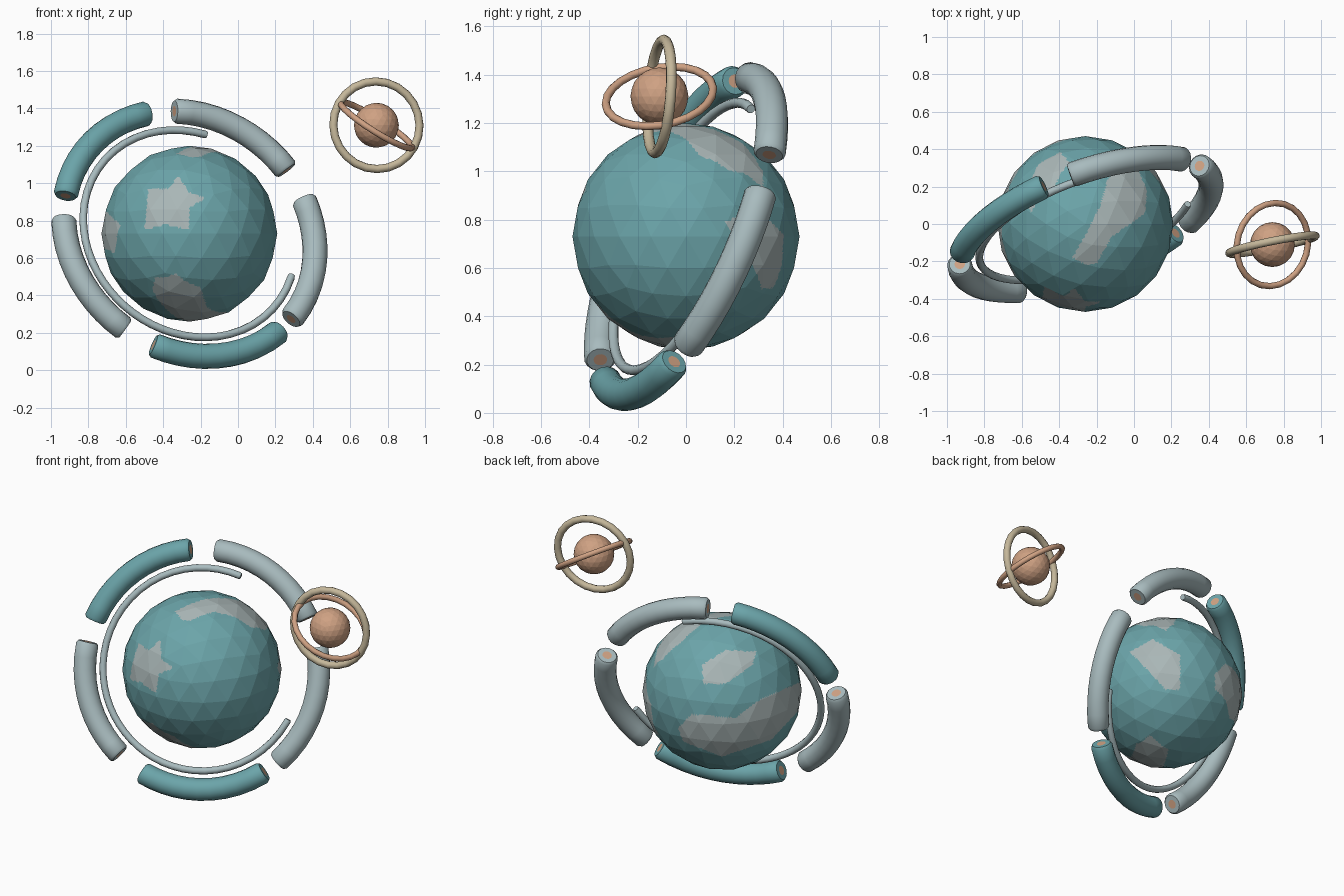
import bpy, bmesh
from math import sin, cos, radians, pi
from mathutils import Vector

cube = bpy.data.objects.get("Cube")
if cube:
    bpy.data.objects.remove(cube, do_unlink=True)


def material(name, r, g, b):
    """Flat material from 8-bit display colour, converted to linear."""
    lin = [(c / 255) ** 2.2 for c in (r, g, b)] + [1]
    m = bpy.data.materials.new(name)
    m.use_nodes = True
    m.diffuse_color = lin
    m.node_tree.nodes["Principled BSDF"].inputs["Base Color"].default_value = lin
    return m


teal = material("teal", 107, 163, 168)
land_grey = material("land_grey", 168, 181, 181)
pale_grey = material("pale_blue_grey", 167, 186, 189)
copper = material("copper", 206, 160, 130)
sand = material("sand", 196, 182, 153)


def add_object(name, bm, mats, smooth=True):
    mesh = bpy.data.meshes.new(name)
    bm.to_mesh(mesh)
    bm.free()
    for m in mats:
        mesh.materials.append(m)
    ob = bpy.data.objects.new(name, mesh)
    bpy.context.collection.objects.link(ob)
    if smooth:
        bpy.ops.object.select_all(action='DESELECT')
        ob.select_set(True)
        bpy.context.view_layer.objects.active = ob
        bpy.ops.object.shade_smooth_by_angle(angle=radians(40))
    return ob


# Land outlines: (azimuth, elevation) they face, then outline in hundredths
LANDS = [
    ((0, 0), [(-22, 24), (-11, 24), (-6, 31), (0, 22), (9, 19), (0, 14),
              (0, 2), (-13, 5), (-24, 2)]),
    ((0, 90), [(-7, -18), (1, -22), (6, -21), (14, -7), (32, 6), (33, 18),
               (27, 32), (21, 32), (12, 24), (8, 10), (0, -6)]),
    ((0, -90), [(-18, 36), (-7, 41), (6, 36), (10, 22), (20, 5), (20, -8),
                (5, -8), (-3, 5), (-13, 20), (-20, 30)]),
    ((-145, 25), [(-12, 15), (2, 24), (20, 23), (18, 15), (2, 4), (-11, 4)]),
    ((-145, 25), [(-26, -22), (-18, -14), (8, -16), (23, -5), (46, 5), (53, -5),
                  (44, -13), (29, -29), (0, -39), (-23, -30)]),
    ((142, -25), [(-24, 22), (-10, 30), (7, 20), (7, -2), (-2, -2)]),
]


def inside(x, y, poly):
    hit = False
    for (x1, y1), (x2, y2) in zip(poly, poly[1:] + poly[:1]):
        if (y1 > y) != (y2 > y) and x < x1 + (y - y1) * (x2 - x1) / (y2 - y1):
            hit = not hit
    return hit


def land_test(az, el, poly):
    a, e = radians(az), radians(el)
    right = Vector((cos(a), sin(a), 0))
    toward = Vector((sin(a) * cos(e), -cos(a) * cos(e), sin(e)))
    up = toward.cross(right)
    return lambda p: p.dot(toward) > 0 and inside(p.dot(right) * 100, p.dot(up) * 100, poly)


# Planet: faceted ball, facets cut finely so land outlines stay crisp
CENTRE = Vector((-0.26, 0, 0.73))
tests = [land_test(*view, poly) for view, poly in LANDS]
bm = bmesh.new()
bmesh.ops.create_icosphere(bm, subdivisions=3, radius=0.47)
bmesh.ops.subdivide_edges(bm, edges=bm.edges[:], cuts=9, use_grid_fill=True)
for f in bm.faces:
    mid = f.calc_center_median()
    f.material_index = int(any(t(mid) for t in tests))
planet = add_object("planet", bm, [teal, land_grey], smooth=False)
planet.location = CENTRE

# Broken orbit around the planet, in a tilted plane
NORMAL = Vector((0.374, -1, 0.443)).normalized()


def orbit_direction(deg):
    """Unit vector in the orbit plane seen at this angle from the front."""
    x, z = cos(radians(deg)), sin(radians(deg))
    return Vector((x, 0.374 * x + 0.443 * z, z)).normalized()


def arc_tube(name, start, end, major, minor, mats, steps, sides=16):
    bevel = 1.2
    stations = [(start, 0.42), (start, 0.84)]
    first, last = start + bevel, end - bevel
    stations += [(first + (last - first) * i / steps, 1) for i in range(steps + 1)]
    stations += [(end, 0.84), (end, 0.42)]
    bm = bmesh.new()
    rings = []
    for deg, scale in stations:
        out = orbit_direction(deg)
        rings.append([bm.verts.new(CENTRE + out * major + minor * scale *
                      (out * cos(t) + NORMAL * sin(t)))
                      for t in (2 * pi * k / sides for k in range(sides))])
    for a, b in zip(rings, rings[1:]):
        for k in range(sides):
            j = (k + 1) % sides
            bm.faces.new((a[k], a[j], b[j], b[k]))
    for ring in (rings[0], rings[-1]):
        bm.faces.new(ring).material_index = len(mats) - 1
    bmesh.ops.recalc_face_normals(bm, faces=bm.faces[:])
    return add_object(name, bm, mats)


for name, start, end, colour in [
        ("orbit_segment_right", -40, 17, pale_grey),
        ("orbit_segment_top", 33, 97, pale_grey),
        ("orbit_segment_upper_left", 109, 163, teal),
        ("orbit_segment_lower_left", 173, 236, pale_grey),
        ("orbit_segment_bottom", 252, 313, teal)]:
    arc_tube(name, start, end, 0.71, 0.067, [colour, copper], 10)
arc_tube("inner_orbit", 80, 338, 0.60, 0.021, [pale_grey], 40, 10)

# Small moon with two crossing rings
MOON = Vector((0.74, -0.11, 1.31))
bm = bmesh.new()
bmesh.ops.create_icosphere(bm, subdivisions=3, radius=0.12)
add_object("moon", bm, [copper], smooth=False).location = MOON

for name, normal, major, minor, colour in [
        ("moon_upright_ring", (0.2, -1, 0.08), 0.235, 0.022, sand),
        ("moon_flat_ring", (0.63, -0.18, 1), 0.225, 0.017, copper)]:
    bpy.ops.mesh.primitive_torus_add(
        major_segments=24, minor_segments=10, major_radius=major, minor_radius=minor,
        location=MOON, rotation=Vector(normal).to_track_quat('Z', 'Y').to_euler())
    ring = bpy.context.object
    ring.name = name
    ring.data.materials.append(colour)
    bpy.ops.object.shade_smooth_by_angle(angle=radians(60))
